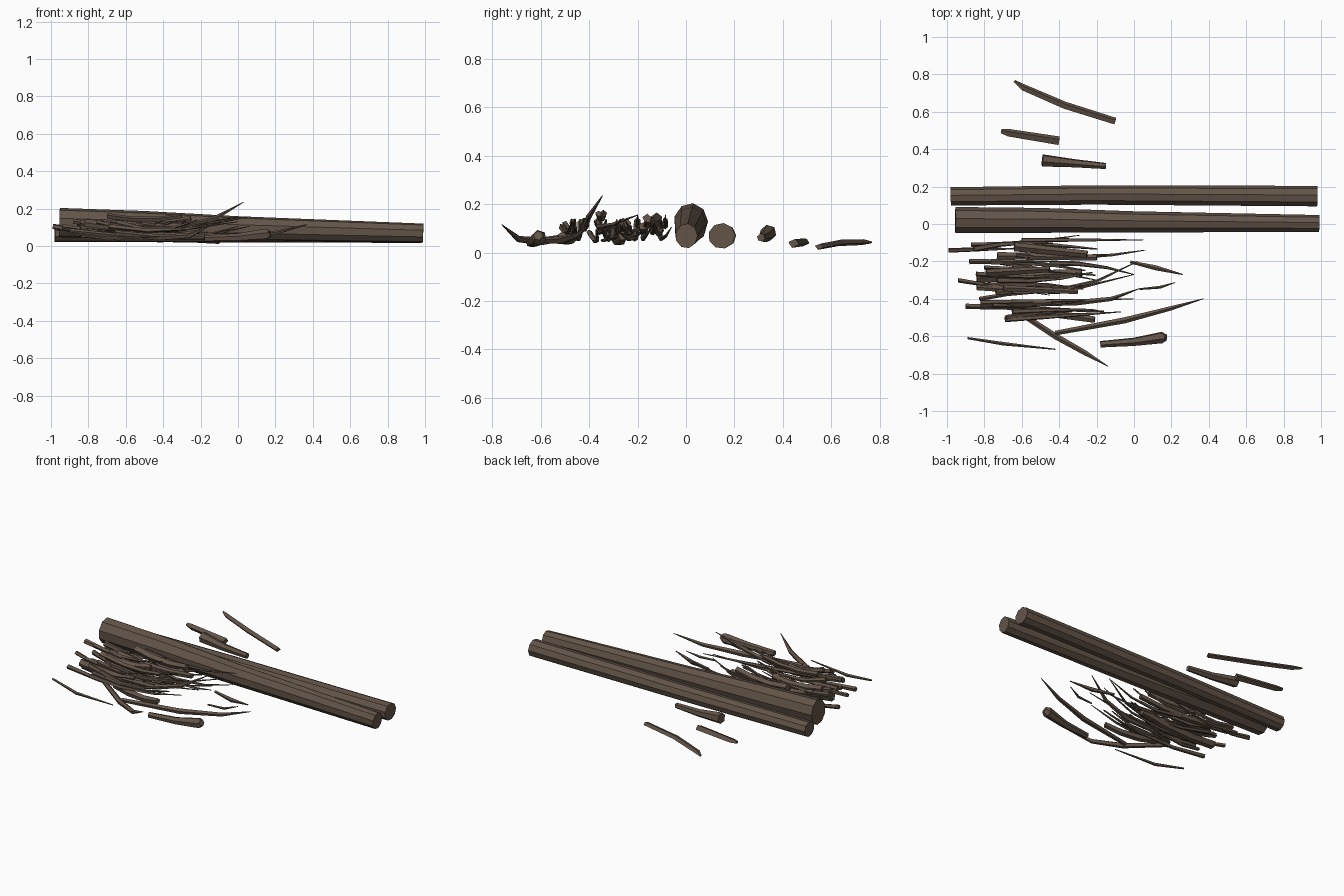
import bpy, bmesh, math, random
from mathutils import Vector

random.seed(4)
bark = bpy.data.materials.new("dark brown bark")
bark.diffuse_color = (0.125, 0.09, 0.066, 1)


def stick(name, path, radii, sides=5, squash=1.0, spin=0.3, rough=0.0):
    """Faceted stick swept along path; one radius per path point."""
    path = [Vector(p) for p in path]
    bm = bmesh.new()
    rings = []
    wobble = [1 + random.uniform(-rough, rough) for _ in range(sides)]
    for i, p in enumerate(path):
        d = (path[min(i + 1, len(path) - 1)] - path[max(i - 1, 0)]).normalized()
        side = d.cross(Vector((0, 0, 1))).normalized()
        up = side.cross(d)
        rings.append([bm.verts.new(p + radii[i] * wobble[k] * (
            side * math.cos(spin + math.tau * k / sides)
            + up * squash * math.sin(spin + math.tau * k / sides))) for k in range(sides)])
    for a, b in zip(rings, rings[1:]):
        for k in range(sides):
            bm.faces.new((a[k], a[(k + 1) % sides], b[(k + 1) % sides], b[k]))
    bm.faces.new(rings[0][::-1])
    bm.faces.new(rings[-1])
    bmesh.ops.recalc_face_normals(bm, faces=bm.faces)
    me = bpy.data.meshes.new(name)
    bm.to_mesh(me)
    bm.free()
    me.materials.append(bark)
    ob = bpy.data.objects.new(name, me)
    bpy.context.collection.objects.link(ob)


def bent(name, a, b, r0, r1, sag=0.02, bow=0.0, **kw):
    """Tapered stick from a to b, hanging by sag and bowed sideways."""
    a, b = Vector(a), Vector(b)
    path, radii = [], []
    for t in (0, 0.33, 0.68, 1):
        p = a.lerp(b, t)
        s = 4 * t * (1 - t)
        path.append(p + Vector((0, bow * s, -sag * s)))
        radii.append(r0 + (r1 - r0) * t ** 1.5)
    stick(name, path, radii, **kw)


# two logs
stick("large_log", [(-0.955, 0.02, 0.125), (-0.5, 0.018, 0.112), (0, 0.01, 0.095), (0.99, 0.002, 0.069)],
      [0.071, 0.068, 0.058, 0.046], sides=9, squash=1.12)
stick("small_log", [(-0.98, 0.147, 0.069), (-0.2, 0.154, 0.069), (0.98, 0.148, 0.069)],
      [0.05, 0.053, 0.056], sides=9, squash=0.95)

# wood chips behind the logs
stick("long_chip", [(-0.64, 0.765, 0.042), (-0.59, 0.73, 0.043), (-0.37, 0.635, 0.04), (-0.1, 0.55, 0.024)],
      [0.006, 0.018, 0.02, 0.019], sides=4, squash=0.7)
stick("short_chip", [(-0.71, 0.497, 0.045), (-0.67, 0.488, 0.042), (-0.4, 0.445, 0.038)],
      [0.012, 0.021, 0.024], sides=4, squash=0.8)
stick("near_chip", [(-0.49, 0.34, 0.082), (-0.32, 0.325, 0.065), (-0.15, 0.31, 0.062)],
      [0.034, 0.023, 0.017], sides=6)

# loose twigs in front of the pile
stick("thick_loose_twig", [(-0.18, -0.643, 0.04), (0, -0.63, 0.046), (0.15, -0.607, 0.062), (0.17, -0.61, 0.07)],
      [0.018, 0.023, 0.032, 0.02], sides=6)
stick("curved_loose_twig", [(-0.42, -0.583, 0.05), (-0.05, -0.515, 0.05), (0.2, -0.45, 0.07), (0.37, -0.4, 0.115)],
      [0.013, 0.017, 0.012, 0.002])
stick("thin_loose_twig", [(-0.89, -0.61, 0.07), (-0.7, -0.64, 0.04), (-0.42, -0.67, 0.05)],
      [0.006, 0.01, 0.003])
stick("crossing_twig", [(-0.65, -0.45, 0.07), (-0.42, -0.6, 0.045), (-0.26, -0.69, 0.055), (-0.14, -0.76, 0.115)],
      [0.014, 0.017, 0.014, 0.002])
stick("right_loose_twig", [(-0.02, -0.203, 0.065), (0.12, -0.235, 0.06), (0.26, -0.27, 0.08)],
      [0.008, 0.014, 0.003])
stick("small_loose_twig", [(0.03, -0.348, 0.05), (0.14, -0.338, 0.05), (0.22, -0.313, 0.075)],
      [0.005, 0.008, 0.002])
stick("raised_twig", [(-0.52, -0.43, 0.1), (-0.3, -0.42, 0.1), (-0.12, -0.4, 0.15), (0.03, -0.345, 0.235)],
      [0.012, 0.015, 0.012, 0.002])

# chunky sticks in the pile: x0, y0, x1, y1, z, radius
chunky = [(-0.64, -0.12, -0.25, -0.16, 0.14, 0.025), (-0.73, -0.17, -0.2, -0.18, 0.11, 0.02),
          (-0.79, -0.26, -0.45, -0.24, 0.12, 0.021), (-0.84, -0.29, -0.28, -0.26, 0.07, 0.025),
          (-0.82, -0.43, -0.44, -0.42, 0.12, 0.018), (-0.7, -0.34, -0.3, -0.36, 0.16, 0.017),
          (-0.55, -0.46, -0.21, -0.51, 0.07, 0.022)]
for i, (x0, y0, x1, y1, z, r) in enumerate(chunky):
    bent(f"chunky_stick_{i + 1}", (x0, y0, z), (x1, y1, z), r, r * 0.8, sides=5, rough=0.15)

# thin pointed twigs in the pile: x0, y0, x1, y1, sideways bow
thin = [(-0.87, -0.11, -0.29, -0.06, -0.01), (-0.6, -0.085, 0.05, -0.085, 0),
        (-0.99, -0.14, -0.6, -0.13, 0), (-0.5, -0.17, 0.06, -0.14, -0.02),
        (-0.88, -0.2, -0.4, -0.2, 0), (-0.94, -0.3, -0.45, -0.38, 0),
        (-0.45, -0.21, 0.0, -0.27, 0.02), (-0.65, -0.36, 0.02, -0.2, -0.06),
        (-0.84, -0.34, 0.0, -0.27, -0.05), (-0.9, -0.44, -0.2, -0.46, 0),
        (-0.82, -0.42, 0.0, -0.4, 0), (-0.69, -0.51, -0.07, -0.47, 0),
        (-0.74, -0.2, -0.2, -0.3, 0)]
for i, (x0, y0, x1, y1, bow) in enumerate(thin):
    z = 0.07 + 0.05 * (i * 5 % 3) / 2
    bent(f"thin_twig_{i + 1}", (x0, y0, z + 0.01), (x1, y1, z + 0.035), 0.014, 0.002,
         sag=0.035, bow=bow, spin=i, rough=0.15)

# filler twigs that thicken the pile
for i in range(13):
    x, y = random.uniform(-0.86, -0.6), -0.1 - 0.4 * i / 12
    z = random.uniform(0.06, 0.11)
    bent(f"filler_twig_{i + 1}", (x, y, z + 0.02), (x + random.uniform(0.4, 0.6), y + random.uniform(-0.05, 0.05), z + 0.03),
         random.uniform(0.011, 0.017), 0.004, sag=0.045, bow=random.uniform(-0.02, 0.02), spin=i, rough=0.15)
